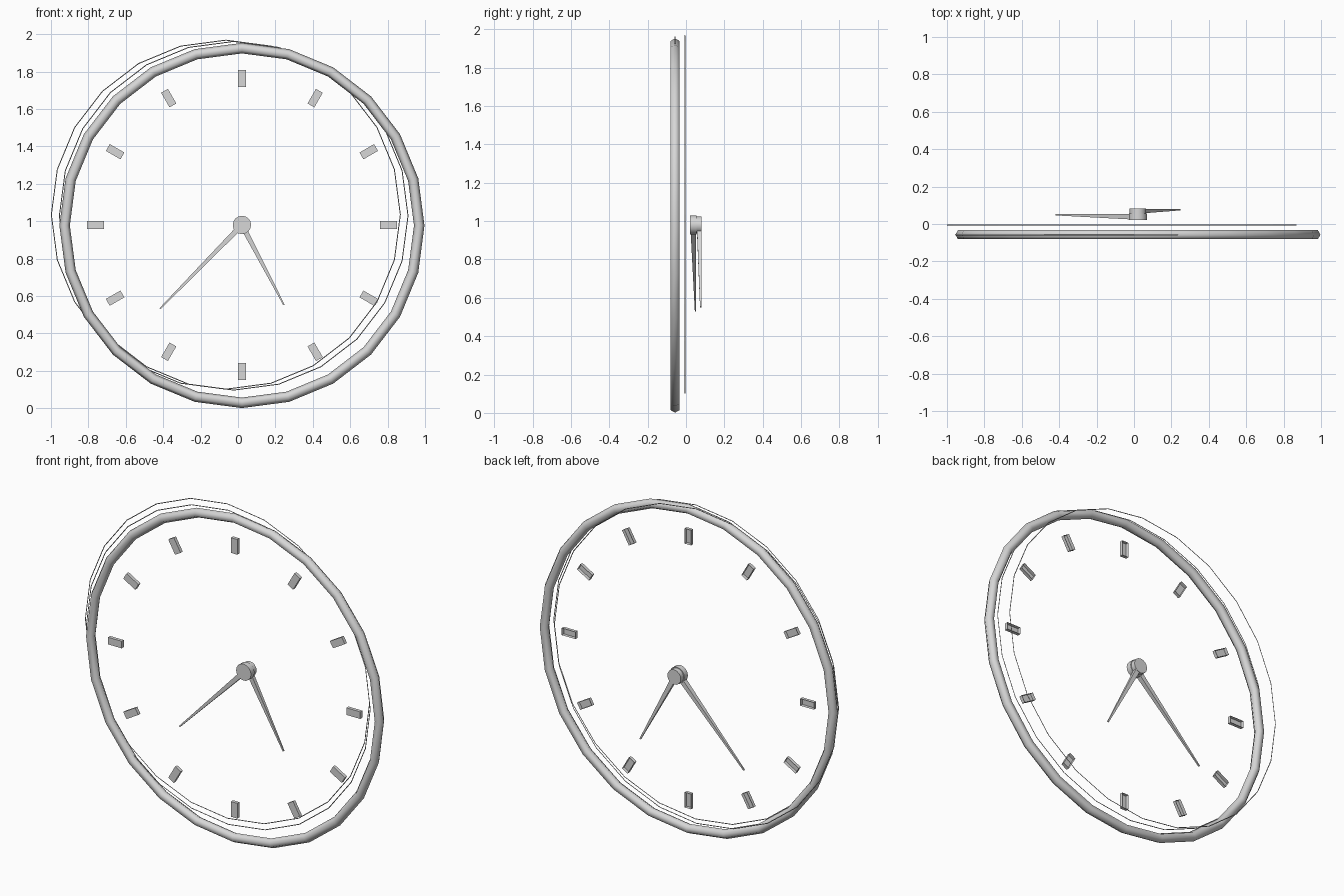
import bpy, bmesh, math
from mathutils import Matrix, Vector

if "Cube" in bpy.data.objects:
    bpy.data.objects.remove(bpy.data.objects["Cube"])

CX, CZ = 0.021, 0.977          # clock centre
grey = bpy.data.materials.new("light grey")
grey.diffuse_color = (0.68, 0.68, 0.68, 1)
grey.use_nodes = True
grey.node_tree.nodes["Principled BSDF"].inputs["Base Color"].default_value = grey.diffuse_color


def finish(bm, name, smooth=None, normals=True):
    if normals:
        bmesh.ops.recalc_face_normals(bm, faces=bm.faces)
    me = bpy.data.meshes.new(name)
    bm.to_mesh(me)
    bm.free()
    me.materials.append(grey)
    ob = bpy.data.objects.new(name, me)
    bpy.context.collection.objects.link(ob)
    if smooth:
        bpy.ops.object.select_all(action='DESELECT')
        ob.select_set(True)
        bpy.context.view_layer.objects.active = ob
        bpy.ops.object.shade_smooth_by_angle(angle=math.radians(smooth))
    return ob


def ring(name, cx, y, cz, major, minor, sides, smooth=None, segs=24):
    """Ring standing in the xz plane."""
    bm = bmesh.new()
    loops = []
    for i in range(segs):
        a = 2 * math.pi * i / segs
        loop = []
        for j in range(sides):
            b = 2 * math.pi * j / sides
            r = major + minor * math.cos(b)
            loop.append(bm.verts.new((cx + r * math.cos(a), y + minor * math.sin(b),
                                      cz + r * math.sin(a))))
        loops.append(loop)
    for i in range(segs):
        p, q = loops[i], loops[(i + 1) % segs]
        for j in range(sides):
            k = (j + 1) % sides
            bm.faces.new((p[j], q[j], q[k], p[k]))
    return finish(bm, name, smooth)


def hand(name, tip, y0, y1, hub_r):
    """Round hub with a slim arm that tapers to a point."""
    bm = bmesh.new()
    centre = Vector((CX, (y0 + y1) / 2, CZ + 0.003))
    bmesh.ops.create_cone(bm, cap_ends=True, segments=16, radius1=hub_r, radius2=hub_r,
                          depth=y1 - y0,
                          matrix=Matrix.Translation(centre) @ Matrix.Rotation(math.pi / 2, 4, 'X'))
    start = Vector((CX, 0, CZ + 0.003))
    end = Vector((tip[0], 0, tip[1]))
    d = (end - start).normalized()
    side = Vector((d.z, 0, -d.x))
    back = y1 - 0.002
    sections = []
    for p, w, front in ((start + d * 0.03, 0.014, y0 + 0.002), (end, 0.004, back - 0.007)):
        sections.append([bm.verts.new(p + side * s * w + Vector((0, y, 0)))
                         for s, y in ((-1, front), (1, front), (1, back), (-1, back))])
    a, b = sections
    for j in range(4):
        k = (j + 1) % 4
        bm.faces.new((a[j], a[k], b[k], b[j]))
    bm.faces.new(a)
    bm.faces.new(b)
    return finish(bm, name, 35)


# Outer rim, six-sided in section
ring("rim", CX, -0.057, CZ, 0.948, 0.028, 6, 65)

# Hairline outlines of the face and the glass
ring("face_outline", -0.065, -0.006, 1.035, 0.933, 0.0025, 4)
ring("glass_outline", -0.023, -0.058, 1.029, 0.932, 0.0025, 4)

# Twelve hour markers: shallow boxes, open at the back
for i in range(12):
    bm = bmesh.new()
    a = math.radians(30 * i)
    bmesh.ops.create_cube(bm, size=1)
    back = [f for f in bm.faces if f.normal.y > 0.9]
    bmesh.ops.delete(bm, geom=back, context='FACES_ONLY')
    bm.transform(Matrix.Translation((CX, -0.057, CZ + 0.003)) @ Matrix.Rotation(a, 4, 'Y')
                 @ Matrix.Translation((0, 0, 0.783)) @ Matrix.Diagonal((0.042, 0.02, 0.09, 1)))
    finish(bm, "hour_marker_%d" % (i or 12), normals=False)

# Hands
hand("long_hand", (-0.417, 0.532), 0.022, 0.055, 0.049)
hand("short_hand", (0.246, 0.552), 0.055, 0.082, 0.044)
